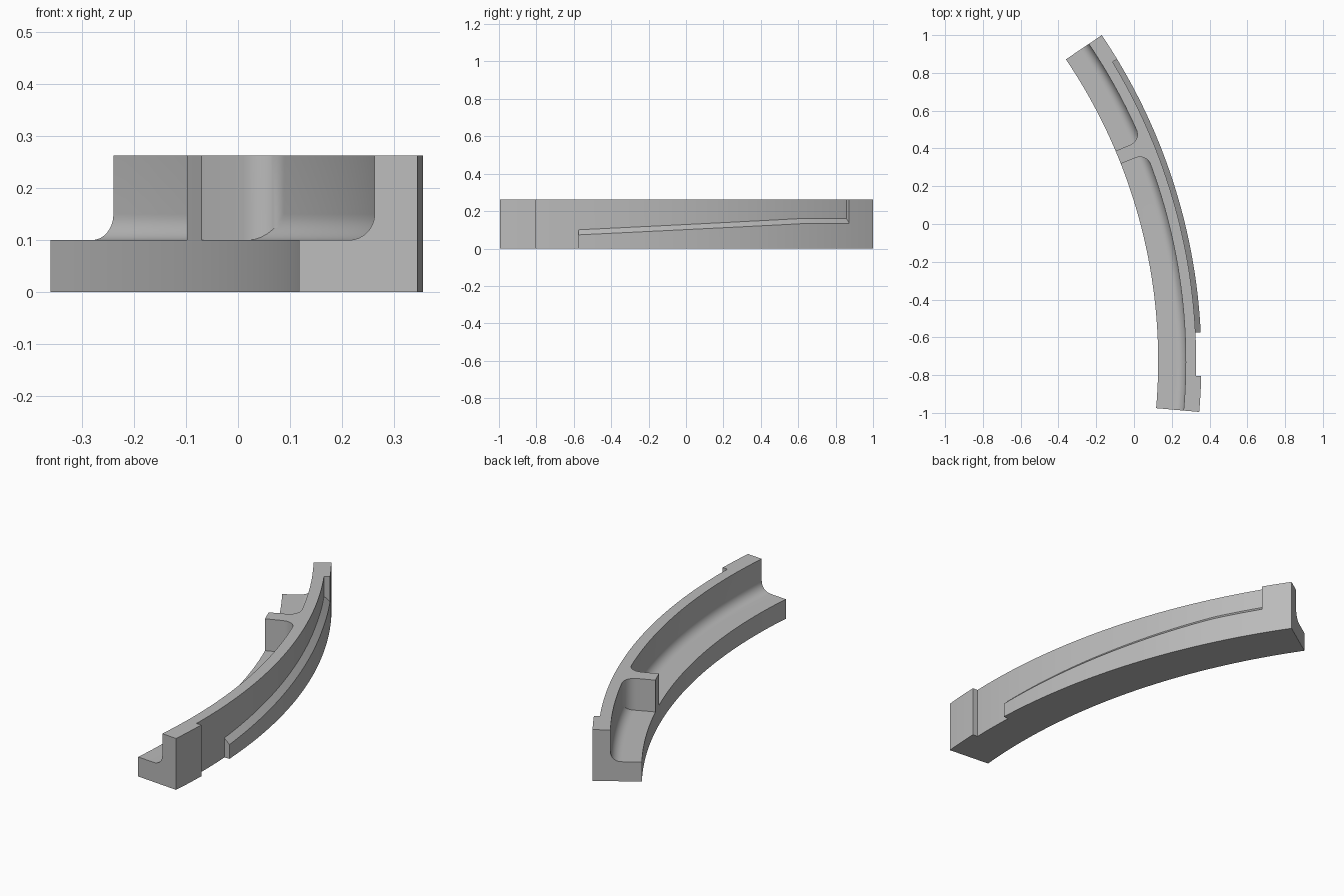
import bpy, bmesh, math

cube = bpy.data.objects.get("Cube")
if cube:
    bpy.data.objects.remove(cube)

# Arc centre, radii and heights
CX, CY = -2.729, -0.726
R_IN, R_WALL, R_CUT, R_OUT = 2.857, 3.003, 3.058, 3.086
FLOOR, TOP, FILLET = 0.10, 0.263, 0.05
START, END = -5.0, 34.0
RIB = (21.46, 22.92)
CUT = (-1.47, 31.2)
LEDGE = 2.83
CORNER = 0.06


def wall_radius(a, in_rib):
    """Inner face of the wall, rounded into the rib."""
    if in_rib:
        return R_IN
    gap = RIB[0] - a if a <= RIB[0] else a - RIB[1]
    s = min(math.radians(gap) * R_WALL, CORNER)
    return R_WALL - CORNER + math.sqrt(max(0, CORNER**2 - (CORNER - s)**2))


def section(a, side):
    """Cross-section at angle a, just before (-1) or after (+1) it."""
    t = a + side * 0.001
    rw = wall_radius(a, RIB[0] < t < RIB[1])
    pts = [(R_IN, 0), (R_IN, FLOOR)]
    # Rounded joint between floor and wall
    for i in range(9):
        u = i / 8 * math.pi / 2
        r = R_WALL - FILLET + FILLET * math.sin(u)
        z = FLOOR + FILLET * (1 - math.cos(u))
        if r > rw:
            r = rw
            d = max(0, rw - R_WALL + FILLET)
            z = FLOOR + FILLET - math.sqrt(FILLET**2 - d**2)
        pts.append((r, z))
    pts.append((rw, TOP))
    # Outer face with shallow recess and rising ledge
    rise = min(max((a - LEDGE) / (26.3 - LEDGE), 0), 1)
    high = 0.10 + 0.061 * rise
    recess = CUT[0] < t < CUT[1]
    upper = R_CUT if recess else R_OUT
    lower = R_CUT if recess and t < LEDGE else R_OUT
    pts += [(upper, TOP), (upper, high), (lower, high - 0.027), (lower, 0)]
    c, s = math.cos(math.radians(a)), math.sin(math.radians(a))
    return [(CX + r * c, CY + r * s, z) for r, z in pts]


# Stations along the arc, doubled where the section jumps
jumps = [*CUT, LEDGE, *RIB]
angles = {START + (END - START) * i / 48 for i in range(49)} | set(jumps)
for i in range(1, 9):
    step = math.degrees(CORNER * (1 - math.cos(i / 8 * math.pi / 2)) / R_WALL)
    angles |= {RIB[0] - step, RIB[1] + step}
stations = []
for a in sorted(angles):
    sides = (-1, 1) if a in jumps else (-1,) if a == END else (1,)
    stations += [section(a, side) for side in sides]

# Loft the curved rail
bm = bmesh.new()
rings = [[bm.verts.new(p) for p in ring] for ring in stations]
n = len(rings[0])
for A, B in zip(rings, rings[1:]):
    for i in range(n):
        j = (i + 1) % n
        bm.faces.new((A[i], A[j], B[j], B[i]))
bm.faces.new(rings[0])
bm.faces.new(rings[-1])
bmesh.ops.remove_doubles(bm, verts=bm.verts, dist=0.00005)
bmesh.ops.dissolve_degenerate(bm, edges=bm.edges, dist=0.00005)
bmesh.ops.recalc_face_normals(bm, faces=bm.faces)
mesh = bpy.data.meshes.new("curved_rail")
bm.to_mesh(mesh)
bm.free()
rail = bpy.data.objects.new("curved_rail", mesh)
bpy.context.collection.objects.link(rail)

# Plain grey
grey = bpy.data.materials.new("plain_grey")
grey.use_nodes = True
colour = (0.5, 0.5, 0.5, 1)
grey.diffuse_color = colour
grey.node_tree.nodes["Principled BSDF"].inputs["Base Color"].default_value = colour
mesh.materials.append(grey)

# Smooth curved faces, sharp edges kept
bpy.ops.object.select_all(action="DESELECT")
rail.select_set(True)
bpy.context.view_layer.objects.active = rail
bpy.ops.object.shade_smooth_by_angle(angle=math.radians(25))
